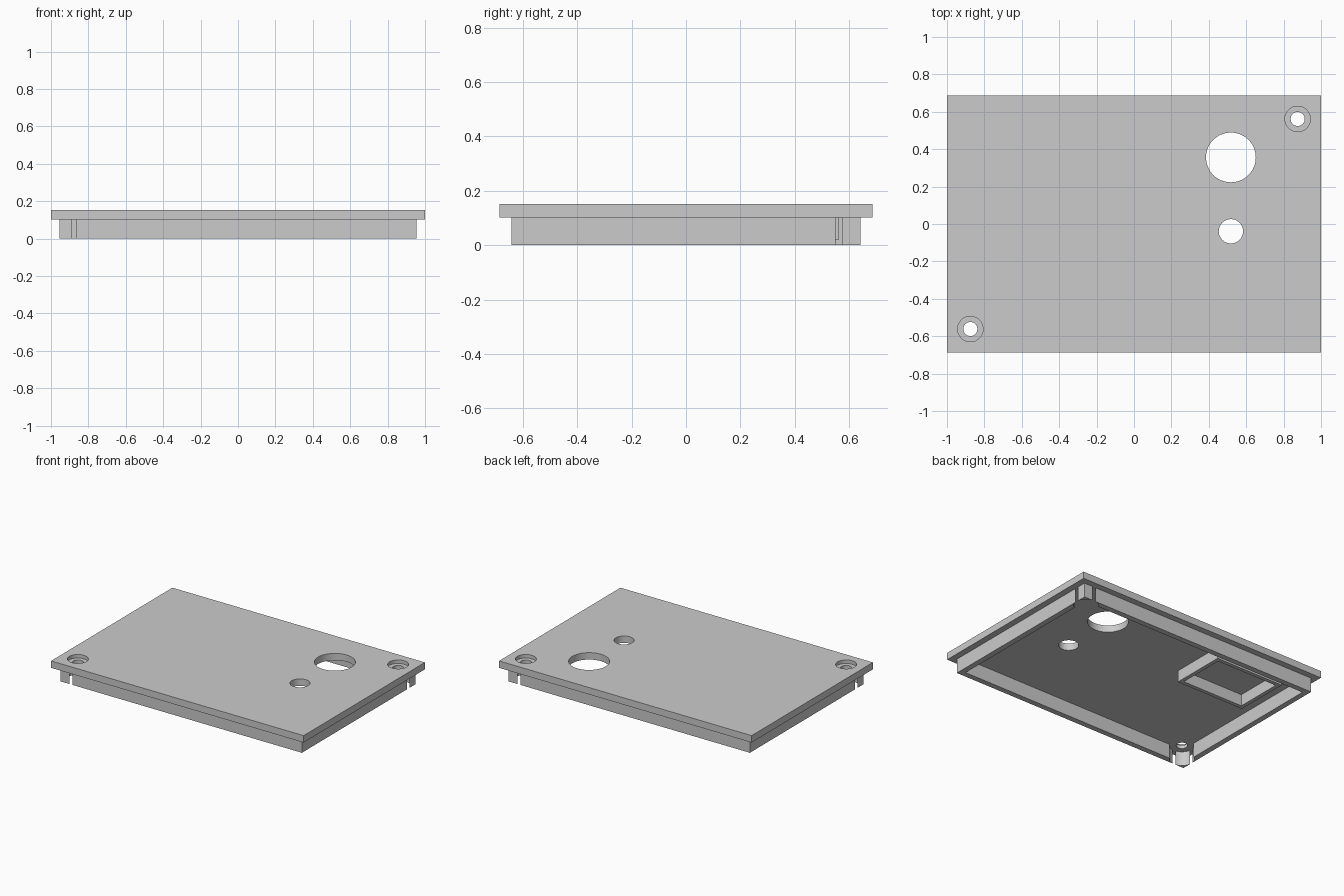
import bpy
import bmesh
from math import radians

default = bpy.data.objects.get("Cube")
if default:
    bpy.data.objects.remove(default, do_unlink=True)

# Main sizes
PLATE_X, PLATE_Y = 1.0, 0.686
LIP_X, LIP_Y, LIP_WALL = 0.955, 0.6415, 0.04
LEDGE, TOP = 0.1025, 0.152
SCREWS = [(0.875, 0.5615), (-0.875, -0.5615)]

grey = bpy.data.materials.new("light_grey_plastic")
grey.use_nodes = True
colour = (0.6, 0.6, 0.6, 1)
grey.diffuse_color = colour
grey.node_tree.nodes["Principled BSDF"].inputs["Base Color"].default_value = colour


def finish(name, bm):
    mesh = bpy.data.meshes.new(name)
    bm.to_mesh(mesh)
    bm.free()
    mesh.materials.append(grey)
    obj = bpy.data.objects.new(name, mesh)
    bpy.context.collection.objects.link(obj)
    return obj


def box(name, x0, x1, y0, y1, z0, z1):
    bm = bmesh.new()
    bmesh.ops.create_cube(bm, size=1)
    for v in bm.verts:
        v.co = (x1 if v.co.x > 0 else x0,
                y1 if v.co.y > 0 else y0,
                z1 if v.co.z > 0 else z0)
    return finish(name, bm)


def cylinder(name, centre, radius, z0, z1):
    bm = bmesh.new()
    bmesh.ops.create_cone(bm, cap_ends=True, segments=64, radius1=radius,
                          radius2=radius, depth=z1 - z0)
    bmesh.ops.translate(bm, verts=bm.verts, vec=(*centre, (z0 + z1) / 2))
    return finish(name, bm)


def cut(obj, cutter):
    mod = obj.modifiers.new("cut", 'BOOLEAN')
    mod.operation = 'DIFFERENCE'
    mod.solver = 'EXACT'
    mod.object = cutter
    bpy.context.view_layer.objects.active = obj
    bpy.ops.object.modifier_apply(modifier=mod.name)
    bpy.data.objects.remove(cutter, do_unlink=True)


def wall_ring(name, x0, x1, y0, y1, z0, z1, t):
    ring = box(name, x0, x1, y0, y1, z0, z1)
    cut(ring, box("cutter", x0 + t, x1 - t, y0 + t, y1 - t, z0 - 0.1, z1 + 0.1))
    return ring


# Cover plate with two round openings
plate = box("cover_plate", -PLATE_X, PLATE_X, -PLATE_Y, PLATE_Y, LEDGE, TOP)
for centre, radius in [((0.518, 0.356), 0.133), ((0.518, -0.039), 0.065)]:
    cut(plate, cylinder("cutter", centre, radius, 0, 0.3))

# Inner lip under the plate
lip = wall_ring("inner_lip", -LIP_X, LIP_X, -LIP_Y, LIP_Y, 0, LEDGE, LIP_WALL)

# Counterbored screw holes, with round clearance cut through the lip
for centre in SCREWS:
    cut(plate, cylinder("cutter", centre, 0.0375, 0, 0.3))
    cut(plate, cylinder("cutter", centre, 0.068, TOP - 0.025, 0.3))
    cut(lip, cylinder("cutter", centre, 0.081, -0.1, 0.3))

# Rectangular holder on the underside
holder = wall_ring("underside_holder", -0.775, -0.235, 0.16, 0.56, 0.02, LEDGE, 0.028)

# Smooth round walls, sharp edges
bpy.ops.object.select_all(action='DESELECT')
for obj in (plate, lip, holder):
    obj.select_set(True)
bpy.context.view_layer.objects.active = plate
bpy.ops.object.shade_smooth_by_angle(angle=radians(30))
